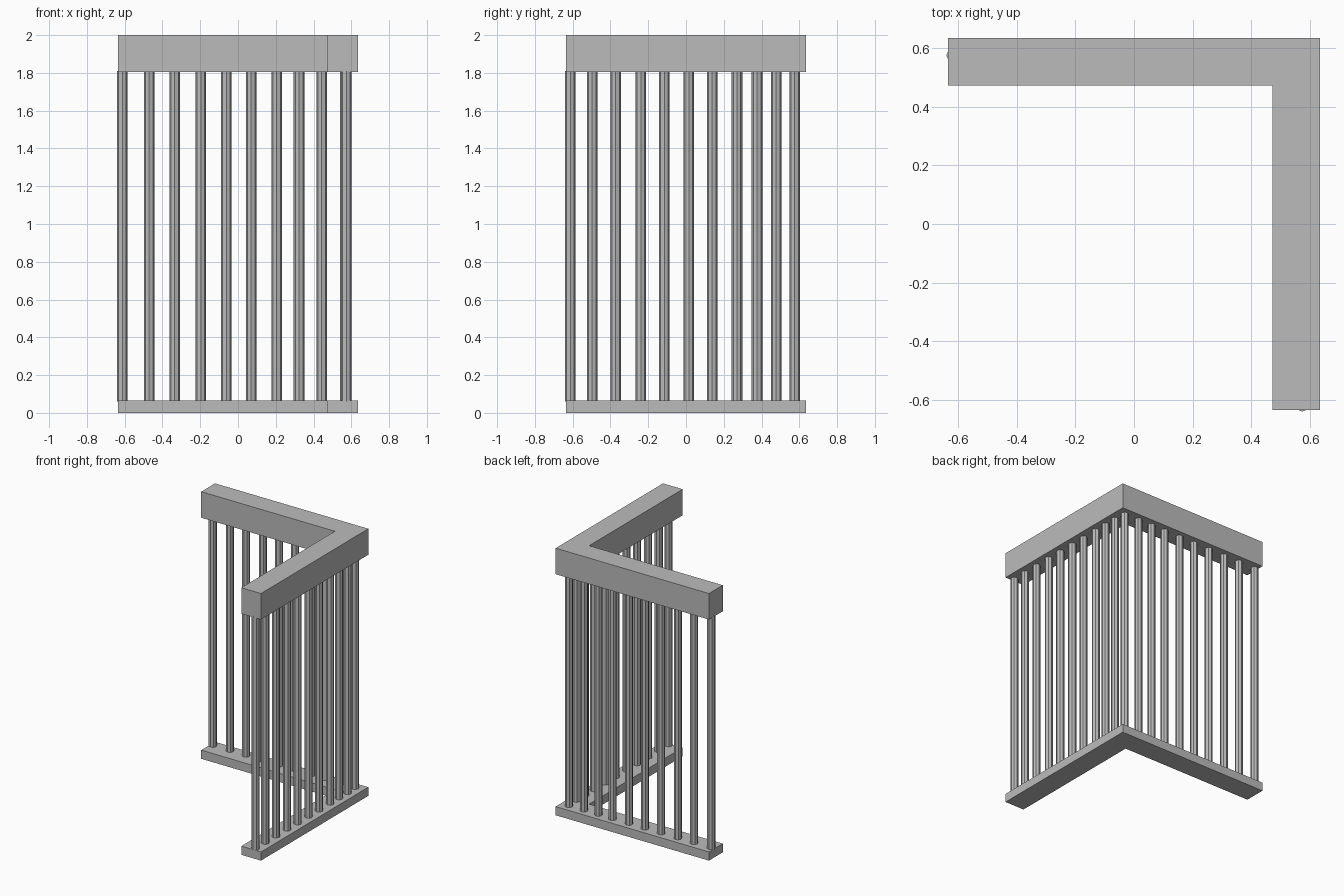
import bpy, bmesh, math

if "Cube" in bpy.data.objects:
    bpy.data.objects.remove(bpy.data.objects["Cube"])

# One flat grey for the whole railing
grey = bpy.data.materials.new("plain_grey")
grey.diffuse_color = (0.5, 0.5, 0.5, 1)
grey.use_nodes = True
grey.node_tree.nodes["Principled BSDF"].inputs["Base Color"].default_value = grey.diffuse_color

OUT, IN = 0.635, 0.472          # outer and inner faces of the L plan
PLAN = [(-OUT, OUT), (-OUT, IN), (IN, IN), (IN, -OUT), (OUT, -OUT), (OUT, OUT)]


def finish(name, bm):
    bmesh.ops.recalc_face_normals(bm, faces=bm.faces[:])
    mesh = bpy.data.meshes.new(name)
    bm.to_mesh(mesh)
    bm.free()
    mesh.materials.append(grey)
    obj = bpy.data.objects.new(name, mesh)
    bpy.context.collection.objects.link(obj)
    return obj


def prism(name, points, z0, z1):
    """Extrude a plan outline from z0 to z1."""
    bm = bmesh.new()
    face = bm.faces.new([bm.verts.new((x, y, z0)) for x, y in points])
    ext = bmesh.ops.extrude_face_region(bm, geom=[face])
    for v in ext["geom"]:
        if isinstance(v, bmesh.types.BMVert):
            v.co.z = z1
    return finish(name, bm)


def bar(name, x, y, r=0.028):
    """Eight-sided upright with corners on the axes."""
    ring = [(x + r * math.cos(i * math.pi / 4), y + r * math.sin(i * math.pi / 4))
            for i in range(8)]
    return prism(name, ring, 0.06, 1.81)


# L-shaped beams
prism("bottom_rail", PLAN, 0.0, 0.065)
prism("top_beam", PLAN, 1.805, 2.0)

# Uprights of the back arm, the last one standing in the corner
for i, x in enumerate([-0.612, -0.47, -0.335, -0.197, -0.062,
                       0.07, 0.205, 0.323, 0.443, 0.567]):
    bar(f"back_bar_{i + 1}", x, 0.575)

# Uprights of the right arm
for i, y in enumerate([-0.612, -0.497, -0.372, -0.239, -0.115,
                       0.015, 0.138, 0.27, 0.376, 0.477]):
    bar(f"right_bar_{i + 1}", 0.574, y)
